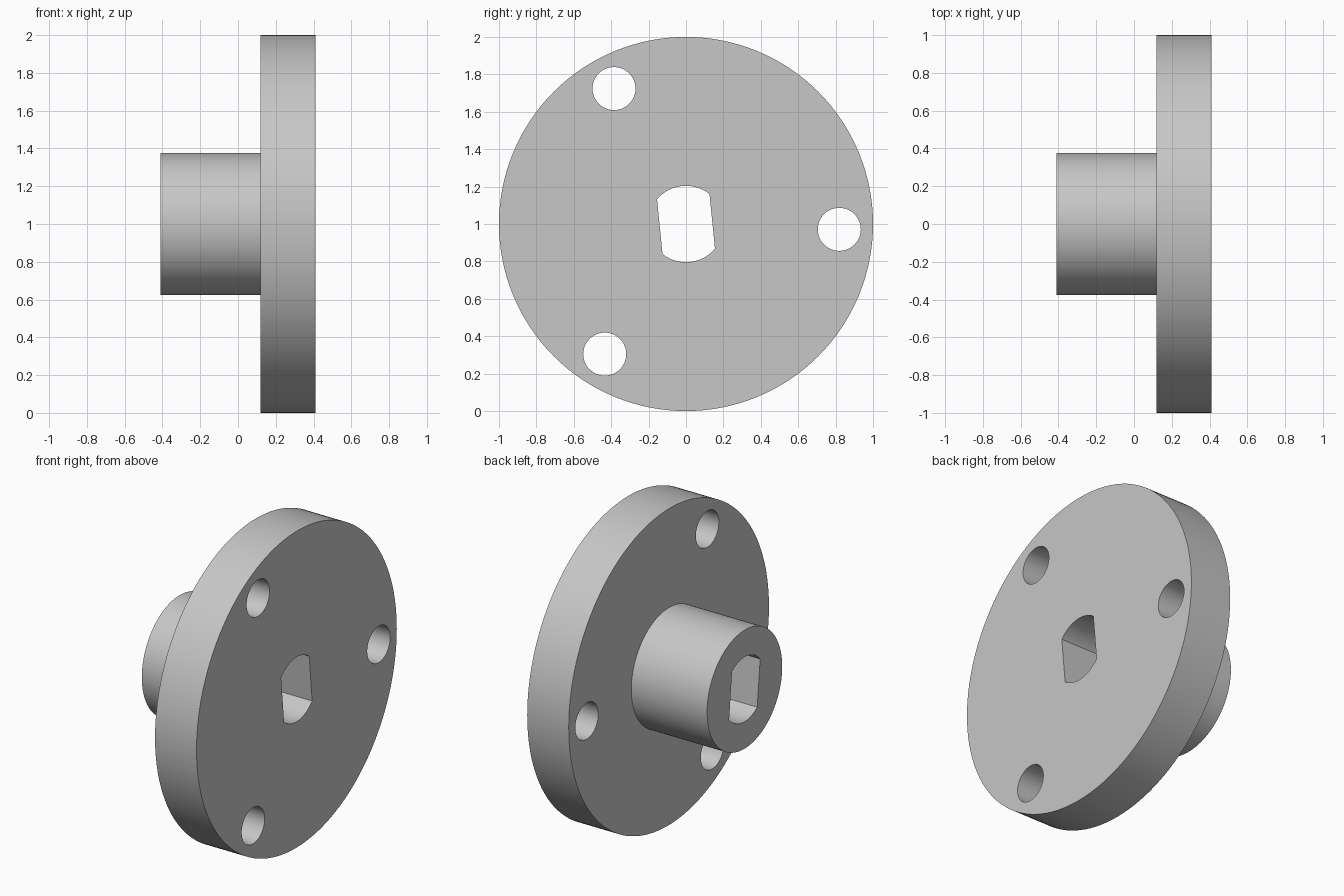
import bpy
import bmesh
from math import radians, sin, cos, asin, pi
from mathutils import Matrix, Vector

cube = bpy.data.objects.get("Cube")
if cube:
    bpy.data.objects.remove(cube, do_unlink=True)

AXIS_Z = 1.0             # height of the main axis
X_HUB, X_STEP, X_FACE = -0.41, 0.12, 0.41
SLOT_TILT = radians(5.7)

metal = bpy.data.materials.new("plain grey")
metal.use_nodes = True
grey = (0.57, 0.57, 0.57, 1)
metal.diffuse_color = grey
metal.node_tree.nodes["Principled BSDF"].inputs["Base Color"].default_value = grey


def add_object(name, bm):
    bmesh.ops.recalc_face_normals(bm, faces=bm.faces)
    mesh = bpy.data.meshes.new(name)
    bm.to_mesh(mesh)
    bm.free()
    mesh.materials.append(metal)
    obj = bpy.data.objects.new(name, mesh)
    bpy.context.collection.objects.link(obj)
    return obj


def prism(name, outline, x0, x1):
    """Extrude a (y, z) outline along x."""
    bm = bmesh.new()
    face = bm.faces.new([bm.verts.new((x0, y, z)) for y, z in outline])
    new = bmesh.ops.extrude_face_region(bm, geom=[face])["geom"]
    verts = [v for v in new if isinstance(v, bmesh.types.BMVert)]
    bmesh.ops.translate(bm, verts=verts, vec=(x1 - x0, 0, 0))
    return add_object(name, bm)


def circle(y, z, r, n):
    return [(y + r * cos(2 * pi * i / n), z + r * sin(2 * pi * i / n)) for i in range(n)]


# Flange and hub: one stepped profile turned around the x axis
bm = bmesh.new()
profile = [(X_HUB, 0), (X_HUB, 0.375), (X_STEP, 0.375), (X_STEP, 1), (X_FACE, 1), (X_FACE, 0)]
verts = [bm.verts.new((x, 0, AXIS_Z + r)) for x, r in profile]
edges = [bm.edges.new(pair) for pair in zip(verts, verts[1:])]
bmesh.ops.spin(bm, geom=verts + edges, cent=(0, 0, AXIS_Z), axis=(1, 0, 0),
               angle=2 * pi, steps=128, use_duplicate=False)
bmesh.ops.remove_doubles(bm, verts=bm.verts, dist=0.0001)
bmesh.ops.dissolve_limit(bm, angle_limit=radians(0.5), verts=bm.verts, edges=bm.edges)
body = add_object("flanged_hub", bm)

# Shaft bore: a circle with two flats, slightly turned
bore_r, half_width = 0.204, 0.141
half_arc = asin(half_width / bore_r)
steps = 20
outline = []
for middle in (pi / 2, 3 * pi / 2):
    for i in range(steps + 1):
        a = middle + SLOT_TILT - half_arc + 2 * half_arc * i / steps
        outline.append((bore_r * cos(a), AXIS_Z + bore_r * sin(a)))
cutters = [prism("bore_cutter", outline, -0.6, 0.6)]

# Three bolt holes through the flange
for k in range(3):
    a = radians(-2 + 120 * k)
    cutters.append(prism("bolt_hole_cutter",
                         circle(0.82 * cos(a), AXIS_Z + 0.82 * sin(a), 0.115, 48), 0, 0.6))

# Small set screw hole from the underside of the hub into the bore
bm = bmesh.new()
down = Vector((0, sin(SLOT_TILT), -cos(SLOT_TILT)))
place = Matrix.Translation(Vector((-0.2, 0, AXIS_Z)) + down * 0.3) @ Matrix.Rotation(SLOT_TILT, 4, "X")
bmesh.ops.create_cone(bm, cap_ends=True, segments=32, radius1=0.045, radius2=0.045,
                      depth=0.4, matrix=place)
cutters.append(add_object("screw_hole_cutter", bm))

# Cut everything, then discard the cutters
bpy.ops.object.select_all(action="DESELECT")
bpy.context.view_layer.objects.active = body
body.select_set(True)
for cutter in cutters:
    mod = body.modifiers.new("cut", "BOOLEAN")
    mod.operation = "DIFFERENCE"
    mod.solver = "EXACT"
    mod.object = cutter
    bpy.ops.object.modifier_apply(modifier=mod.name)
    bpy.data.objects.remove(cutter, do_unlink=True)

bpy.ops.object.shade_smooth_by_angle(angle=radians(30))
